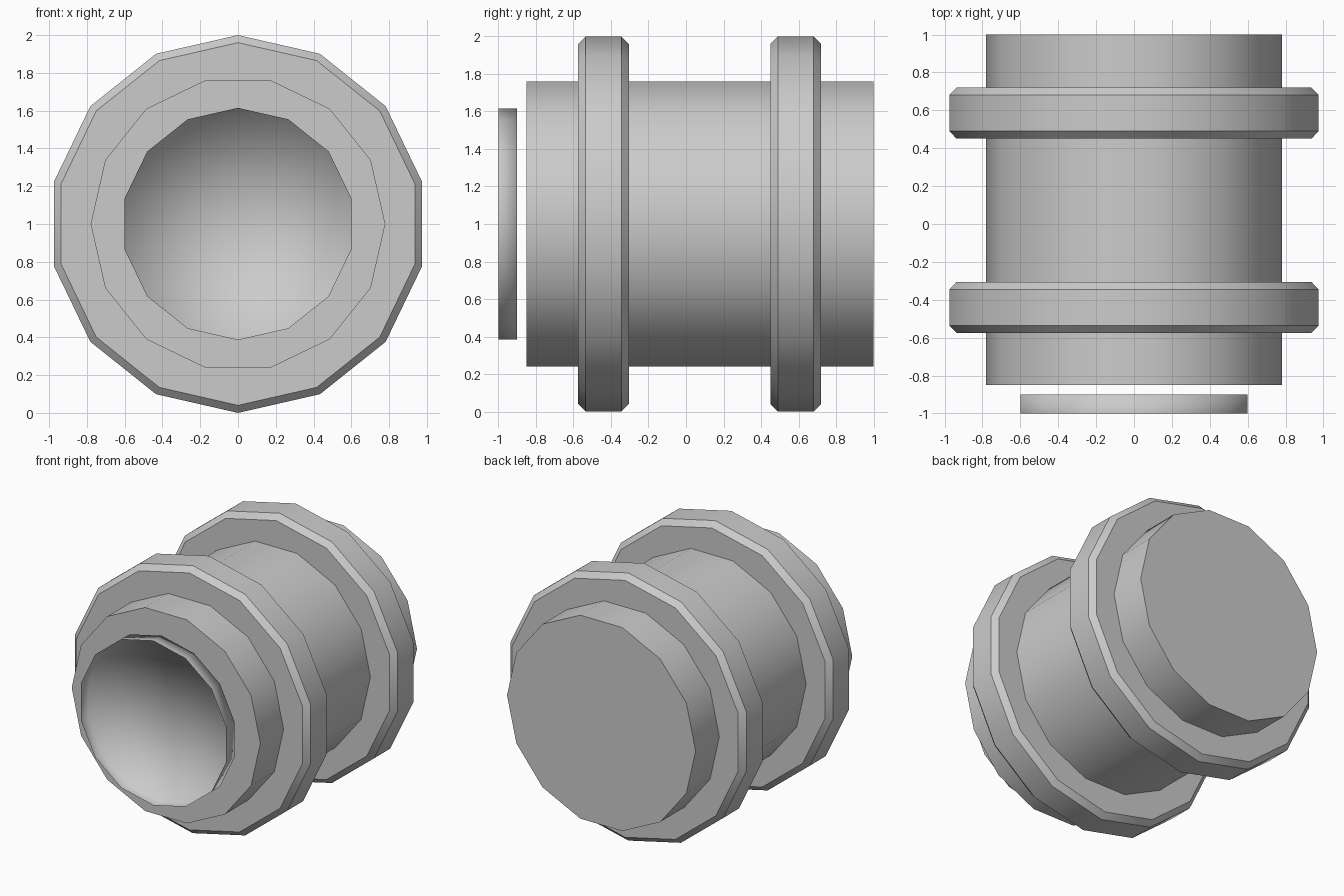
import bpy, bmesh, math

cube = bpy.data.objects.get("Cube")
if cube:
    bpy.data.objects.remove(cube, do_unlink=True)

SIDES = 14
HALF_STEP = math.pi / SIDES

grey = bpy.data.materials.new("light_grey")
grey.use_nodes = True
colour = (0.6, 0.6, 0.6, 1)
grey.diffuse_color = colour
grey.node_tree.nodes["Principled BSDF"].inputs["Base Color"].default_value = colour


def lathe(name, profile, turn=0.0, smooth_angle=30):
    """Turn (radius, y) points around the y axis through z = 1."""
    bm = bmesh.new()
    rings = []
    for radius, y in profile:
        if radius == 0:
            rings.append([bm.verts.new((0, y, 1))] * SIDES)
            continue
        rings.append([
            bm.verts.new((radius * math.cos(a), y, 1 + radius * math.sin(a)))
            for a in (turn + 2 * HALF_STEP * i for i in range(SIDES))])
    for lower, upper in zip(rings, rings[1:]):
        for i in range(SIDES):
            j = (i + 1) % SIDES
            corners = [lower[i], lower[j], upper[j], upper[i]]
            bm.faces.new(list(dict.fromkeys(corners)))
    mesh = bpy.data.meshes.new(name)
    bm.to_mesh(mesh)
    bm.free()
    mesh.materials.append(grey)
    obj = bpy.data.objects.new(name, mesh)
    bpy.context.collection.objects.link(obj)
    bpy.ops.object.select_all(action='DESELECT')
    obj.select_set(True)
    bpy.context.view_layer.objects.active = obj
    bpy.ops.object.shade_smooth_by_angle(angle=math.radians(smooth_angle))
    return obj


# Main barrel, closed at both ends
lathe("barrel", [(0, -0.85), (0.78, -0.85), (0.78, 1), (0, 1)])

# Two chamfered collars around the barrel
for name, start in (("front_collar", -0.575), ("back_collar", 0.45)):
    end, bevel = start + 0.27, 0.04
    lathe(name, [(0, start), (0.96, start), (1, start + bevel),
                 (1, end - bevel), (0.96, end), (0, end)], HALF_STEP)

# Shallow dish floating in front of the barrel, open to the front
lathe("front_dish", [(0, -0.9), (0.615, -0.9), (0.615, -1)], HALF_STEP, 180)
